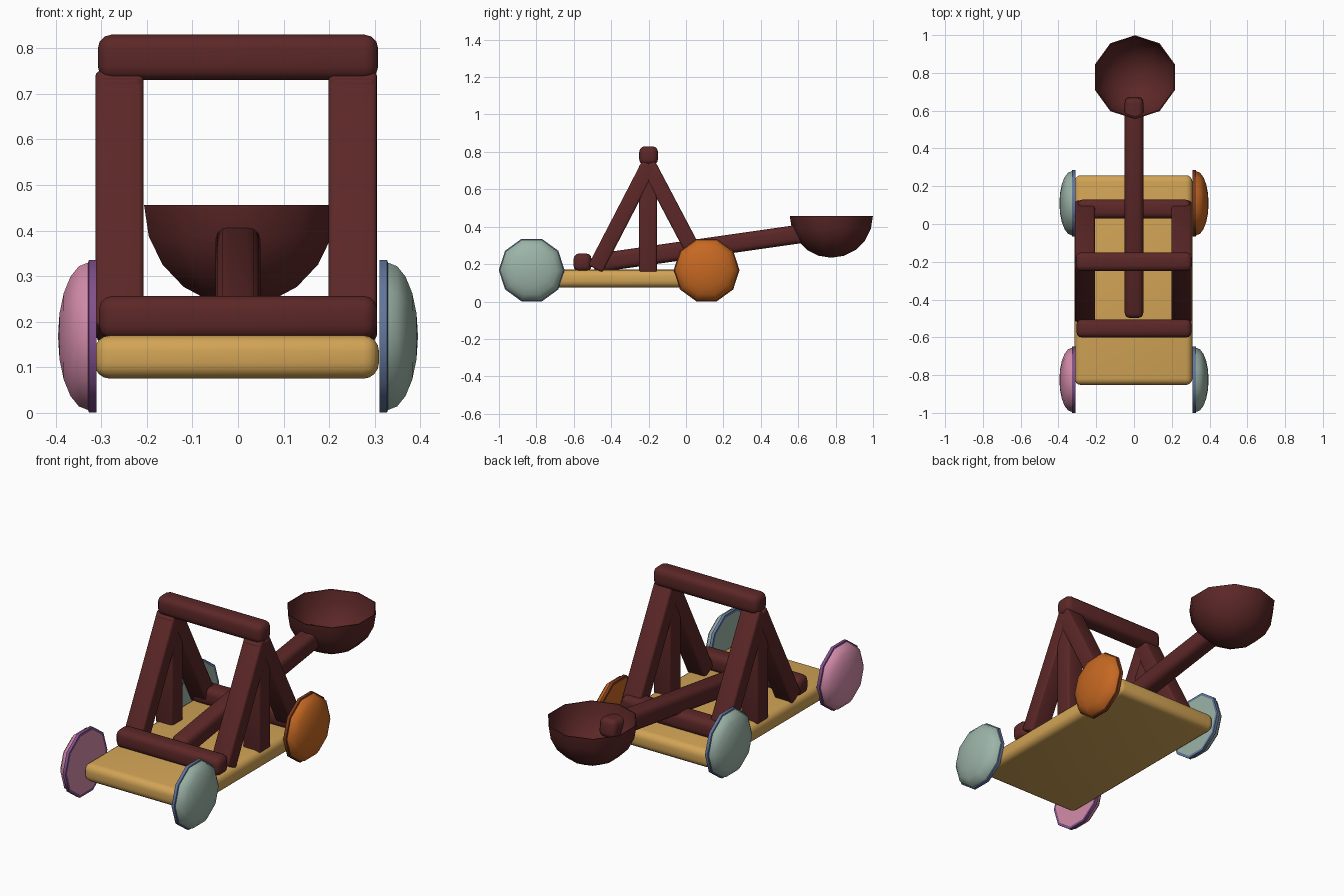
import bpy, bmesh, math
from mathutils import Vector, Matrix

if "Cube" in bpy.data.objects:
    bpy.data.objects.remove(bpy.data.objects["Cube"])


def material(name, hexcol):
    m = bpy.data.materials.new(name)
    c = [int(hexcol[i:i + 2], 16) / 255 for i in (0, 2, 4)]
    m.diffuse_color = [((v + 0.055) / 1.055) ** 2.4 for v in c] + [1]
    m.use_nodes = True
    m.node_tree.nodes["Principled BSDF"].inputs["Base Color"].default_value = m.diffuse_color
    return m


DARK = material("dark_wood", "5C2727")
TAN = material("tan_wood", "D2A456")
PINK = material("pink", "D48CAA")
PURPLE = material("purple", "80508C")
GREEN = material("sage_green", "9CB4A8")
BLUE = material("slate_blue", "62769C")
ORANGE = material("orange", "C66822")
BROWN = material("rust_brown", "7A3A1C")


def finish(bm, name, mats, angle=50):
    bmesh.ops.recalc_face_normals(bm, faces=bm.faces)
    me = bpy.data.meshes.new(name)
    bm.to_mesh(me)
    bm.free()
    for m in mats:
        me.materials.append(m)
    ob = bpy.data.objects.new(name, me)
    bpy.context.collection.objects.link(ob)
    bpy.ops.object.select_all(action='DESELECT')
    ob.select_set(True)
    bpy.context.view_layer.objects.active = ob
    bpy.ops.object.shade_smooth_by_angle(angle=math.radians(angle))
    return ob


def block(name, size, centre, mat, bevel=0.02, seg=3, tilt=0.0):
    """Rounded box, tilted about x."""
    bm = bmesh.new()
    bmesh.ops.create_cube(bm, size=1)
    bmesh.ops.scale(bm, vec=size, verts=bm.verts)
    bmesh.ops.bevel(bm, geom=bm.edges[:], offset=bevel, segments=seg, profile=0.5, affect='EDGES')
    bmesh.ops.transform(bm, matrix=Matrix.Translation(centre) @ Matrix.Rotation(tilt, 4, 'X'),
                        verts=bm.verts)
    return finish(bm, name, [mat])


def beam(name, x, a, b, width, thick, mat, bevel):
    """Rounded beam between two (y, z) points."""
    dy, dz = b[0] - a[0], b[1] - a[1]
    return block(name, (width, math.hypot(dy, dz), thick),
                 (x, (a[0] + b[0]) / 2, (a[1] + b[1]) / 2), mat, bevel, tilt=math.atan2(dz, dy))


def lathe(bm, profile, start=0.0, n=10):
    """Revolve (radius, height) points round z; returns rings of faces."""
    rings = []
    for r, h in profile:
        k = 1 if r < 1e-6 else n
        rings.append([bm.verts.new((r * math.cos(start + math.tau * i / n),
                                    r * math.sin(start + math.tau * i / n), h)) for i in range(k)])
    bands = []
    for p, q in zip(rings, rings[1:]):
        band = []
        for i in range(n):
            vs = [p[i % len(p)], p[(i + 1) % len(p)], q[(i + 1) % len(q)], q[i % len(q)]]
            band.append(bm.faces.new(list(dict.fromkeys(vs))))
        bands.append(band)
    return bands


def wheel(name, side, y, face, rim):
    bm = bmesh.new()
    dome = [(0.17 * math.cos(math.radians(t)), 0.018 + 0.066 * math.sin(math.radians(t)))
            for t in (0, 18, 36, 54, 72)]
    bands = lathe(bm, [(0, 0), (0.162, 0), (0.176, 0), (0.176, 0.016)] + dome + [(0, 0.084)])
    for band in bands[1:4]:
        for f in band:
            f.material_index = 1
    # lathe axis z -> +-x, corner of the decagon pointing along y
    rot = Matrix(((0, 0, side), (1, 0, 0), (0, 1, 0))).to_4x4()
    bmesh.ops.transform(bm, matrix=Matrix.Translation((side * 0.311, y, 0.168)) @ rot, verts=bm.verts)
    return finish(bm, name, [face, rim], 40)


# platform
block("platform", (0.625, 1.11, 0.095), (-0.003, -0.297, 0.1225), TAN, 0.035, 4)

# cross bars
block("top_bar", (0.615, 0.1, 0.1), (0, -0.2, 0.78), DARK, 0.03)
block("front_bar", (0.61, 0.096, 0.096), (0, -0.553, 0.209), DARK, 0.03)
block("rear_bar", (0.6, 0.1, 0.096), (0, 0.08, 0.209), DARK, 0.03)

# side frames: two slanted legs and a post each
for label, x in (("left", -0.26), ("right", 0.252)):
    beam(label + "_front_leg", x, (-0.485, 0.175), (-0.195, 0.735), 0.106, 0.085, DARK, 0.012)
    beam(label + "_rear_leg", x, (0.09, 0.175), (-0.205, 0.735), 0.106, 0.085, DARK, 0.012)
    block(label + "_post", (0.1, 0.095, 0.58), (x, -0.203, 0.445), DARK, 0.012)

# throwing arm
beam("throwing_arm", 0, (-0.495, 0.203), (0.67, 0.37), 0.098, 0.1, DARK, 0.028)

# bowl: thin hollow half sphere with ten sides
bm = bmesh.new()
R = 0.222
angles = [math.radians(t) for t in (0, 18, 36, 54, 72)]
outer = [(R * math.cos(t), -R * math.sin(t)) for t in angles] + [(0, -R)]
k = 0.975
inner = [(r * k, h * k) for r, h in outer]
lathe(bm, outer[::-1] + inner, start=math.pi / 2)
bmesh.ops.translate(bm, vec=Vector((0.005, 0.777, 0.456)), verts=bm.verts)
finish(bm, "bowl", [DARK], 40)

# wheels
wheel("front_left_wheel", -1, -0.825, PINK, PURPLE)
wheel("front_right_wheel", 1, -0.825, GREEN, BLUE)
wheel("rear_left_wheel", -1, 0.11, GREEN, BLUE)
wheel("rear_right_wheel", 1, 0.11, ORANGE, BROWN)
